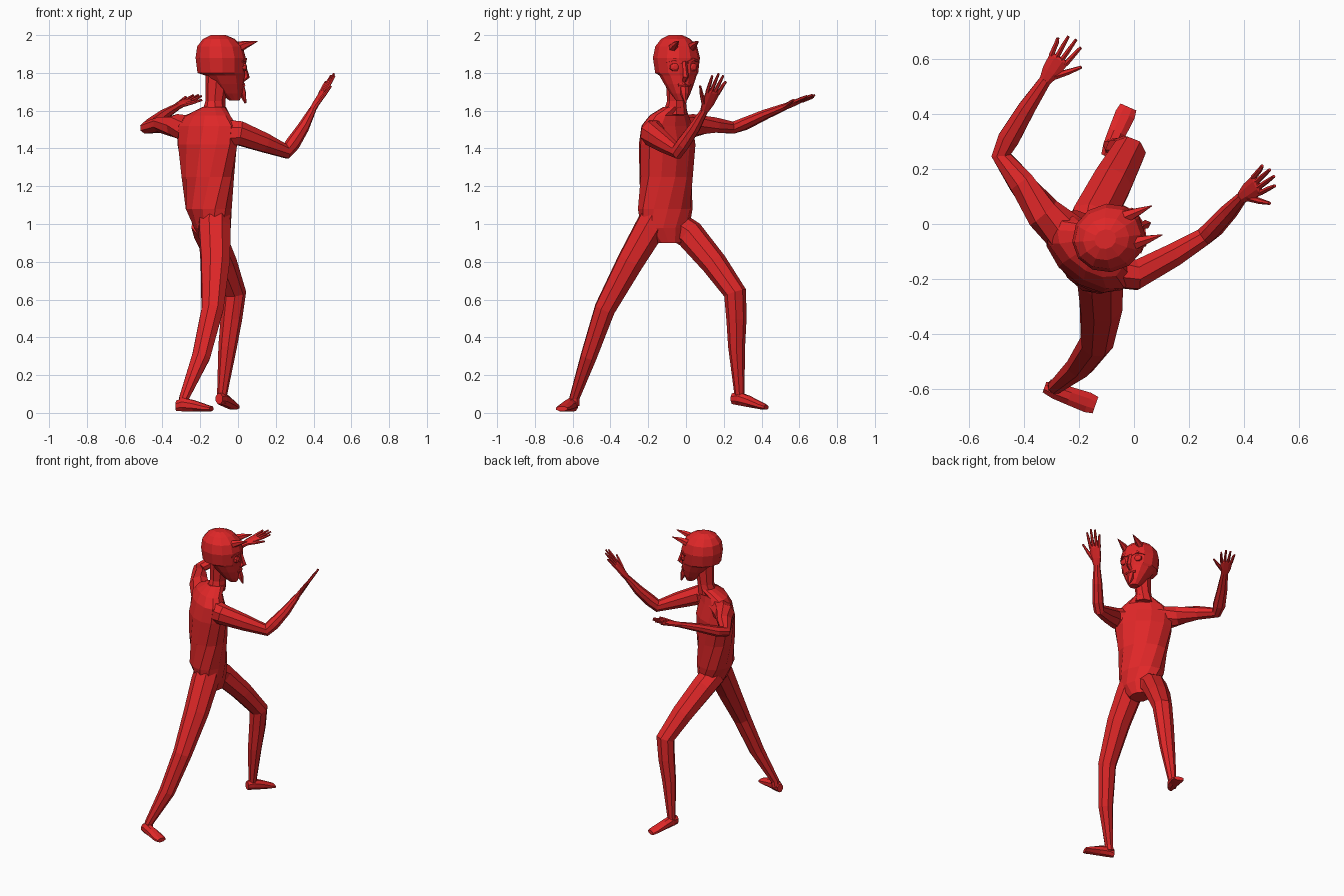
import bpy, bmesh, math
from mathutils import Vector as V

red = bpy.data.materials.new("red")
red.diffuse_color = (0.74, 0.02, 0.021, 1)


def loft(name, rings, sides=8, turn=0.5):
    """Skin closed rings given as (centre, half-axis u, half-axis v)."""
    bm = bmesh.new()
    loops = []
    for c, u, v in rings:
        angs = [2 * math.pi * (i + turn) / sides for i in range(sides)]
        loops.append([bm.verts.new(c + u * math.cos(t) + v * math.sin(t)) for t in angs])
    for a, b in zip(loops, loops[1:]):
        for i in range(sides):
            j = (i + 1) % sides
            bm.faces.new((a[i], a[j], b[j], b[i]))
    bm.faces.new(loops[0][::-1])
    bm.faces.new(loops[-1])
    bmesh.ops.recalc_face_normals(bm, faces=bm.faces)
    me = bpy.data.meshes.new(name)
    bm.to_mesh(me)
    bm.free()
    me.materials.append(red)
    ob = bpy.data.objects.new(name, me)
    bpy.context.collection.objects.link(ob)
    return ob


def limb(name, pts, ref, sides=8, turn=0.5):
    """Tube through (x, y, z, half width along ref, half thickness)."""
    cs = [V(p[:3]) for p in pts]
    rings = []
    for i, p in enumerate(pts):
        t = V()
        if i:
            t += (cs[i] - cs[i - 1]).normalized()
        if i < len(cs) - 1:
            t += (cs[i + 1] - cs[i]).normalized()
        t.normalize()
        u = V(ref) - t * V(ref).dot(t)
        u.normalize()
        rings.append((cs[i], u * p[3], t.cross(u) * p[4]))
    return loft(name, rings, sides, turn)


def upright(name, rows, sides=12, turn=0.5):
    """Level rings: (z, x, y, half width, half depth, facing angle)."""
    out = []
    for z, x, y, a, b, deg in rows:
        r = math.radians(deg)
        out.append((V((x, y, z)), V((math.sin(r), -math.cos(r), 0)) * a,
                    V((math.cos(r), math.sin(r), 0)) * b))
    return loft(name, out, sides, turn)


# Torso twists from hips to shoulders
upright("torso", [
    (0.90, -.125, -.09, .07, .06, 14), (0.98, -.135, -.11, .13, .095, 14),
    (1.08, -.155, -.11, .15, .12, 25), (1.25, -.16, -.105, .158, .122, 42),
    (1.42, -.162, -.10, .187, .12, 50), (1.52, -.165, -.10, .19, .095, 52),
    (1.575, -.16, -.09, .14, .075, 52), (1.62, -.125, -.06, .062, .06, 45)])
upright("neck", [(1.58, -.13, -.06, .065, .065, 30), (1.65, -.12, -.05, .05, .053, 20),
                 (1.80, -.105, -.05, .058, .068, 20)], 8)

# Head, built in its own frame: forward, left, height
YAW = math.radians(20)
FWD, LEFT = V((math.cos(YAW), math.sin(YAW), 0)), V((-math.sin(YAW), math.cos(YAW), 0))


def hp(f, s, z):
    return V((-.09, -.05, z)) + FWD * f + LEFT * s


head = [(1.655, .075, .03, .028), (1.69, .06, .052, .058), (1.74, .04, .078, .085),
        (1.785, .023, .098, .103), (1.80, .002, .113, .128), (1.88, -.002, .124, .134),
        (1.94, -.006, .11, .122), (1.98, -.012, .077, .085), (2.0, -.015, .035, .04)]
loft("head", [(hp(f, 0, z), LEFT * -w, FWD * d) for z, f, w, d in head], 12)
limb("nose", [(*hp(.125, 0, 1.86), .012, .008), (*hp(.145, 0, 1.78), .016, .018),
              (*hp(.12, 0, 1.755), .012, .008)], LEFT, 4, 0)
limb("beard", [(*hp(.112, 0, 1.74), .026, .016), (*hp(.122, 0, 1.69), .022, .02),
               (*hp(.138, 0, 1.64), .004, .005)], LEFT, 6)
limb("mouth", [(*hp(.118, -.035, 1.735), .008, .006), (*hp(.128, 0, 1.738), .01, .008),
               (*hp(.118, .035, 1.735), .008, .006)], (0, 0, 1), 6)
for s, side in ((1, "left"), (-1, "right")):
    limb(side + "_horn", [(*hp(.075, s * .05, 1.93), .027, .027),
                          (*hp(.125, s * .053, 1.95), .017, .018),
                          (*hp(.185, s * .056, 1.967), .002, .002)], LEFT, 6)
    limb(side + "_eye", [(*hp(.095, s * .048, 1.83), .028, .024),
                         (*hp(.118, s * .051, 1.83), .026, .022),
                         (*hp(.125, s * .052, 1.83), .012, .01)], LEFT)
    limb(side + "_brow", [(*hp(.127, s * .015, 1.855), .008, .01),
                          (*hp(.118, s * .05, 1.872), .01, .012),
                          (*hp(.085, s * .088, 1.86), .006, .01)], (0, 0, 1), 4)

# Legs
limb("left_leg", [
    (-.165, -.07, 1.0, .085, .08), (-.15, .02, .945, .085, .078), (-.08, .15, .79, .078, .068),
    (-.02, .26, .635, .064, .06), (-.035, .267, .5, .058, .053), (-.055, .268, .35, .05, .044),
    (-.085, .283, .09, .026, .026), (-.085, .285, .05, .026, .03)], (1, -.4, 0))
limb("right_leg", [
    (-.125, -.14, 1.06, .085, .09), (-.125, -.19, .98, .09, .085), (-.12, -.295, .8, .082, .074),
    (-.135, -.43, .55, .062, .058), (-.195, -.515, .3, .052, .045),
    (-.285, -.59, .08, .028, .028), (-.29, -.592, .04, .026, .03)], (1, .1, 0))


# Feet: heel to toe tubes lying level
def foot(name, heel, toe):
    heel, toe = V(heel), V(toe)
    d = toe - heel
    side = V((-d.y, d.x, 0)).normalized()
    rows = [(0, .035, .022, .03), (.2, .038, .032, .038), (.5, .026, .036, .032),
            (.85, .008, .04, .02), (1, .002, .034, .014)]
    loft(name, [(heel + d * t + V((0, 0, z)), side * w, V((0, 0, h))) for t, z, w, h in rows])


foot("left_foot", (-.1, .245, .04), (-.02, .425, .028))
foot("right_foot", (-.325, -.592, .002), (-.14, -.658, .02))

# Arms
limb("left_arm", [
    (-.24, -.04, 1.5, .085, .075), (-.33, .04, 1.52, .066, .062), (-.41, .15, 1.525, .05, .043),
    (-.482, .25, 1.51, .038, .034), (-.455, .31, 1.53, .042, .034),
    (-.39, .42, 1.58, .034, .027), (-.32, .525, 1.622, .023, .018)], (.85, -.5, 0))
limb("right_arm", [
    (-.09, -.16, 1.48, .075, .08), (.01, -.185, 1.48, .058, .068), (.14, -.115, 1.43, .046, .054),
    (.255, -.045, 1.385, .035, .042), (.29, -.015, 1.425, .036, .04),
    (.345, .045, 1.51, .032, .032), (.395, .1, 1.605, .021, .019)], (.5, -.87, 0))


# Hands: flat palm, four fingers and a thumb
def hand(name, wrist, tip, side):
    w, d = V(wrist), V(tip) - V(wrist)
    s = V(side) - d * (V(side).dot(d) / d.dot(d))
    s.normalize()
    at = lambda t, k: w + d * t + s * k
    limb(name + "_palm", [(*at(-.03, 0), .023, .017), (*at(.2, 0), .036, .016),
                          (*at(.5, 0), .041, .012), (*at(.54, 0), .036, .008)], s)
    for i, end in enumerate((.93, 1.02, .99, .85)):
        k = .031 - .0205 * i
        limb(f"{name}_finger_{i + 1}", [(*at(.48, k), .0105, .01), (*at(.75, k * 1.25), .009, .009),
                                        (*at(end, k * 1.45), .006, .006)], s, 6)
    limb(name + "_thumb", [(*at(.15, .02), .014, .012), (*at(.38, .055), .011, .01),
                           (*at(.6, .085), .006, .006)], s, 6)


hand("left_hand", (-.32, .525, 1.622), (-.225, .675, 1.682), (.86, -.5, 0))
hand("right_hand", (.395, .1, 1.605), (.5, .185, 1.79), (.3, -.95, 0))
